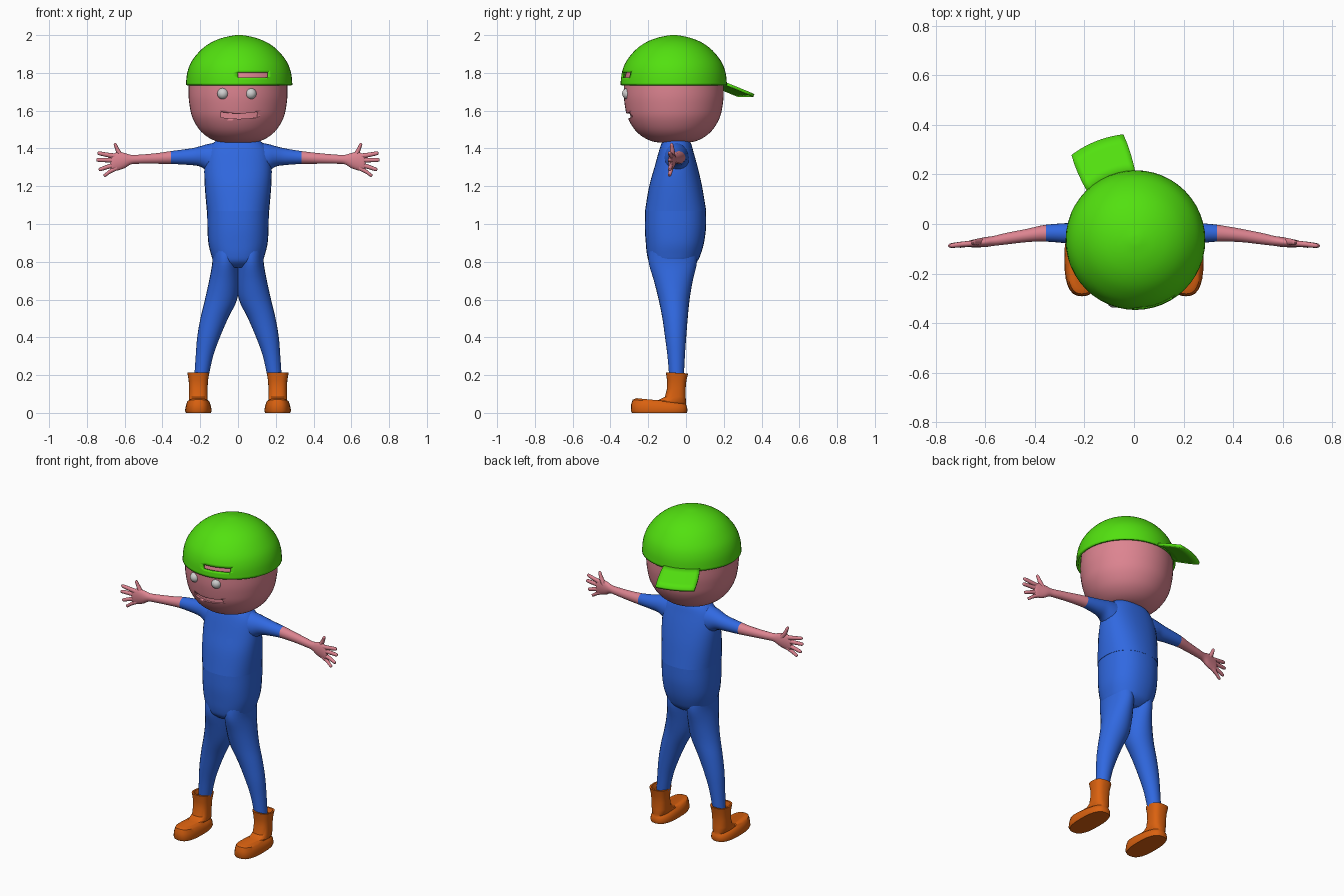
import bpy, bmesh, math
from mathutils import Vector

if "Cube" in bpy.data.objects:
    bpy.data.objects.remove(bpy.data.objects["Cube"], do_unlink=True)


def material(name, rgb):
    m = bpy.data.materials.new(name)
    m.use_nodes = True
    m.diffuse_color = (*rgb, 1)
    m.node_tree.nodes["Principled BSDF"].inputs["Base Color"].default_value = (*rgb, 1)
    return m


SKIN = material("pink skin", (0.72, 0.23, 0.28))
BLUE = material("blue cloth", (0.03, 0.14, 0.75))
GREEN = material("green cap", (0.085, 0.75, 0.005))
ORANGE = material("orange leather", (0.70, 0.12, 0.005))
GREY = material("grey eye", (0.62, 0.62, 0.62))


def finish(name, bm, mats, angle=40):
    bmesh.ops.recalc_face_normals(bm, faces=bm.faces)
    me = bpy.data.meshes.new(name)
    bm.to_mesh(me)
    bm.free()
    ob = bpy.data.objects.new(name, me)
    bpy.context.collection.objects.link(ob)
    for m in mats:
        me.materials.append(m)
    bpy.ops.object.select_all(action='DESELECT')
    ob.select_set(True)
    bpy.context.view_layer.objects.active = ob
    bpy.ops.object.shade_smooth_by_angle(angle=math.radians(angle))
    return ob


def spline(rings, steps):
    """Pass a smooth curve through the key rings."""
    out = []
    for i in range(len(rings) - 1):
        p = [Vector(rings[min(max(i + k, 0), len(rings) - 1)]) for k in (-1, 0, 1, 2)]
        for s in range(steps):
            t = s / steps
            out.append(p[1] + t / 2 * (p[2] - p[0] + t * (2 * p[0] - 5 * p[1] + 4 * p[2] - p[3]
                       + t * (3 * (p[1] - p[2]) + p[3] - p[0]))))
    return out + [Vector(rings[-1])]


def loft(name, rings, mats, axis='Z', sides=24, steps=4, power=2, side=1, tilts=None,
         closed=True, rule=None, angle=40):
    """Skin rings of (x, y, z, half width, half depth) stacked along an axis."""
    bm = bmesh.new()
    loops = []
    for i, (x, y, z, a, b) in enumerate(spline([r for r in rings], steps)):
        tilt = tilts[i] if tilts else 0
        loop = []
        for k in range(sides):
            c, s = (math.copysign(abs(f) ** (2 / power), f) for f in
                    (math.cos(math.tau * k / sides), math.sin(math.tau * k / sides)))
            off = (a * c, b * s, tilt * s) if axis == 'Z' else (0, a * c, b * s)
            loop.append(bm.verts.new((side * (x + off[0]), y + off[1], z + off[2])))
        loops.append(loop)
    for low, high in zip(loops, loops[1:]):
        for k in range(sides):
            j = (k + 1) % sides
            bm.faces.new((low[k], low[j], high[j], high[k]))
    if closed:
        bm.faces.new(loops[0])
    bm.faces.new(loops[-1])
    if rule:
        for f in bm.faces:
            f.material_index = rule(f.calc_center_median())
    return finish(name, bm, mats, angle)


def upright(rows, x=0):
    """Rows of (z, half width, front y, back y) as rings."""
    return [(x, (f + b) / 2, z, w, (b - f) / 2) for z, w, f, b in rows]


def cut(ob, cutter):
    mod = ob.modifiers.new("cut", 'BOOLEAN')
    mod.object = cutter
    mod.solver = 'EXACT'
    cutter.hide_render = True
    cutter.hide_set(True)


# Head with a carved smile
HEAD_Y = -0.065
head = loft("head", [(0, HEAD_Y, z, r, r * 1.01) for z, r in (
    (1.43, .06), (1.437, .11), (1.46, .16), (1.5, .205), (1.56, .24), (1.62, .255),
    (1.7, .262), (1.8, .25), (1.9, .18), (1.94, .08))], [SKIN], sides=48)
bm = bmesh.new()
sections = []
for i in range(9):
    x = -0.09 + 0.19 * i / 8
    z = 1.571 + 0.008 * ((i - 4) / 4) ** 2
    front = HEAD_Y - math.sqrt(0.245 ** 2 - x * x)
    sections.append([bm.verts.new((x, y, z + dz)) for y, dz in (
        (front - .06, -.014), (front + .016, -.014), (front + .016, .014), (front - .06, .014))])
for a, b in zip(sections, sections[1:]):
    for k in range(4):
        bm.faces.new((a[k], a[(k + 1) % 4], b[(k + 1) % 4], b[k]))
bm.faces.new(sections[0])
bm.faces.new(sections[-1])
cut(head, finish("mouth_cutter", bm, [SKIN]))

# Eyes
for name, x in (("right_eye", -0.08), ("left_eye", 0.068)):
    bm = bmesh.new()
    bmesh.ops.create_uvsphere(bm, u_segments=24, v_segments=16, radius=0.03)
    bmesh.ops.translate(bm, verts=bm.verts, vec=(x, -0.308, 1.69))
    finish(name, bm, [GREY])

# Cap dome with a slot across the brow
cap = loft("cap_dome", [(0.006, HEAD_Y, z, r, r) for z, r in (
    (1.735, .282), (1.8, .275), (1.86, .252), (1.92, .204), (1.96, .15),
    (1.985, .09), (1.998, .03), (2.0, .004))], [GREEN], sides=48, closed=False)
shell = cap.modifiers.new("thickness", 'SOLIDIFY')
shell.thickness = 0.012
bm = bmesh.new()
bmesh.ops.create_cube(bm)
for v in bm.verts:
    v.co = (0.078 + v.co.x * .155, -0.3 + v.co.y * .2, 1.788 + v.co.z * .026)
cut(cap, finish("slot_cutter", bm, [GREEN]))

# Cap brim, pointing backwards
bm = bmesh.new()
rows = []
for i in range(5):
    t = i / 4
    row = []
    for k in range(11):
        u = k / 10
        ang = math.radians((90 + 6.5 * t) * (1 - u) + (135 - 8 * t) * u)
        r = 0.272 + 0.158 * t
        row.append(bm.verts.new((0.006 + r * math.cos(ang), HEAD_Y + r * math.sin(ang),
                                 1.752 - 0.064 * t)))
    rows.append(row)
for a, b in zip(rows, rows[1:]):
    for k in range(10):
        bm.faces.new((a[k], a[k + 1], b[k + 1], b[k]))
brim = finish("cap_brim", bm, [GREEN])
if brim.data.polygons[0].normal.z < 0:
    brim.data.flip_normals()
brim.modifiers.new("thickness", 'SOLIDIFY').thickness = 0.016

# Shirt and trousers
loft("shirt", upright([
    (1.07, .165, -.217, .107), (1.2, .176, -.195, .085), (1.3, .178, -.167, .062),
    (1.38, .165, -.145, .04), (1.425, .135, -.13, .027), (1.45, .1, -.115, .01)]),
    [BLUE], sides=32, power=2.3)
loft("trouser_hips", upright([
    (1.07, .163, -.216, .106), (.98, .162, -.218, .106), (.9, .157, -.213, .095),
    (.84, .143, -.207, .078), (.8, .128, -.195, .058), (.77, .09, -.16, .02)]),
    [BLUE], sides=32, power=2.3)


def limb(name, side, rows, mat, axis='X', sides=12):
    loft(name, rows, [mat], axis=axis, side=side, sides=sides)


for side, word, cuff in ((1, "left", .335), (-1, "right", .355)):
    # Leg, leaning outwards
    loft(word + "_trouser_leg", [
        (.066, -.07, .88, .075, .12), (.067, -.07, .8, .069, .128), (.073, -.067, .7, .08, .103),
        (.09, -.063, .6, .085, .082), (.126, -.058, .5, .073, .067), (.156, -.055, .4, .06, .056),
        (.178, -.052, .3, .046, .046), (.195, -.05, .18, .037, .038)],
        [BLUE], side=side)

    # Boot with a raised toe and a flared open top
    loft(word + "_boot", upright([
        (0, .066, -.286, .004), (.012, .071, -.292, .008), (.038, .066, -.29, .006),
        (.055, .06, -.282, .002), (.062, .05, -.262, .0), (.062, .05, -.15, .0),
        (.085, .049, -.112, -.002), (.13, .049, -.1, -.002), (.17, .051, -.1, .002),
        (.212, .058, -.107, .011), (.212, .048, -.096, .0), (.185, .04, -.09, -.01)], .21),
        [ORANGE], side=side, sides=28, steps=1, power=2.6,
        tilts=[0, 0, -.008, -.015, -.016, -.004, 0, 0, 0, -.003, -.003, 0], angle=35)

    # Arm, sleeve coloured up to the cuff
    loft(word + "_arm", [
        (.1, -.052, 1.335, .072, .1), (.16, -.048, 1.35, .062, .073), (.2, -.043, 1.358, .052, .054),
        (.25, -.038, 1.356, .043, .044), (cuff, -.037, 1.352, .034, .034),
        (.43, -.046, 1.347, .027, .028), (.52, -.06, 1.343, .023, .024),
        (.565, -.068, 1.341, .02, .025), (.6, -.073, 1.336, .02, .04),
        (.635, -.077, 1.332, .017, .048), (.665, -.08, 1.325, .013, .045), (.675, -.08, 1.324, .006, .035)],
        [BLUE, SKIN], axis='X', side=side, sides=20,
        rule=lambda c, cuff=cuff: int(abs(c.x) > cuff))

    # Fingers and thumb
    for n, (z0, x1, z1) in enumerate(((1.358, .744, 1.374), (1.338, .75, 1.339),
                                      (1.316, .738, 1.29), (1.298, .712, 1.26))):
        x0, mid = .64, (.64 + x1) / 2
        limb(f"{word}_finger_{n + 1}", side, [
            (x0, -.078, z0, .012, .014), (mid, -.082, (z0 + z1) / 2, .011, .012),
            (x1 - .01, -.087, z1, .009, .01), (x1, -.088, z1, .003, .004)], SKIN)
    limb(word + "_thumb", side, [
        (.602, -.072, 1.34, .022, .016), (.628, -.072, 1.375, .015, .014),
        (.643, -.074, 1.405, .01, .011), (.649, -.076, 1.42, .009, .009),
        (.65, -.076, 1.428, .003, .003)], SKIN, axis='Z')
